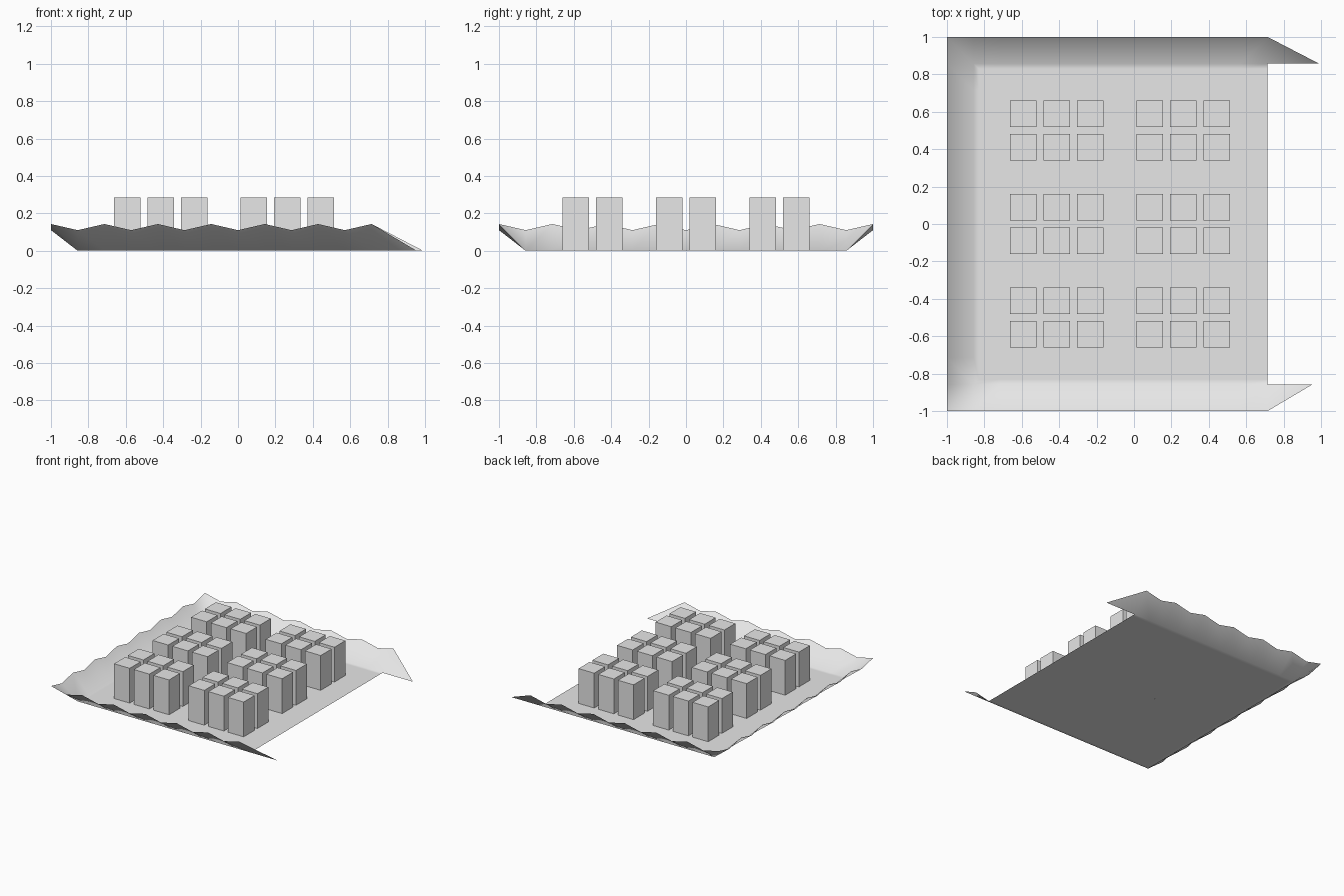
import bpy, bmesh

old = bpy.data.objects.get("Cube")
if old:
    bpy.data.objects.remove(old)

grey = bpy.data.materials.new("plain grey")
grey.use_nodes = True
COLOUR = (0.8, 0.8, 0.8, 1)
grey.diffuse_color = COLOUR
grey.node_tree.nodes["Principled BSDF"].inputs["Base Color"].default_value = COLOUR

STEP = 1 / 7            # spacing of the wavy rim
FOOT = 1 - STEP         # where the walls meet the floor
OPEN_X = 5 * STEP       # open right edge of the floor


def finish(bm, name):
    mesh = bpy.data.meshes.new(name)
    bm.to_mesh(mesh)
    bm.free()
    mesh.materials.append(grey)
    obj = bpy.data.objects.new(name, mesh)
    bpy.context.collection.objects.link(obj)
    return obj


def clamp(v, limit):
    return max(-limit, min(limit, v))


# Ground sheet: floor with sloping wavy walls on the back, left and front
bm = bmesh.new()
side = [-1 + i * STEP for i in range(15)]
back = [(x, 1, i) for i, x in enumerate(side[:13])]
left = [(-1, y, i) for i, y in enumerate(side)]
front = [(x, -1, i) for i, x in enumerate(side[:13])]
path = back[::-1] + left[-2:0:-1] + front

rim = [bm.verts.new((x, y, 0.11 if i % 2 else 0.143)) for x, y, i in path]
foot = [bm.verts.new((clamp(x, FOOT), clamp(y, FOOT), 0)) for x, y, i in path]
inner = [bm.verts.new((clamp(x, 0.83), clamp(y, 0.83), 0)) for x, y, i in path]
for i in range(len(path) - 1):
    bm.faces.new((rim[i], rim[i + 1], foot[i + 1], foot[i]))
    bm.faces.new((foot[i], foot[i + 1], inner[i + 1], inner[i]))

# Triangular flaps at the open ends of the front and back walls
for end, tip_x, sign in ((0, 0.99, 1), (-1, 0.955, -1)):
    tip = bm.verts.new((tip_x, sign * FOOT, 0))
    tri = (rim[end], foot[end], tip)
    bm.faces.new(tri if sign > 0 else tri[::-1])

bmesh.ops.remove_doubles(bm, verts=bm.verts[:], dist=0.0005)
bm.faces.new([v for v in inner if v.is_valid])
bmesh.ops.recalc_face_normals(bm, faces=bm.faces[:])
if max(bm.faces, key=lambda f: f.calc_area()).normal.z < 0:
    bmesh.ops.reverse_faces(bm, faces=bm.faces[:])
for f in bm.faces:
    f.smooth = True
finish(bm, "ground_sheet")

# Blocks: six clusters, each three wide and two deep
WIDTH, HEIGHT, PITCH = 0.142, 0.286, 0.179
for row, cy in enumerate((-0.5, 0, 0.5)):
    for col, cx in enumerate((-0.414, 0.264)):
        bm = bmesh.new()
        for i in (-1, 0, 1):
            for j in (-0.5, 0.5):
                cube = bmesh.ops.create_cube(bm, size=1)["verts"]
                bmesh.ops.scale(bm, vec=(WIDTH, WIDTH, HEIGHT), verts=cube)
                bmesh.ops.translate(
                    bm, verts=cube,
                    vec=(cx + i * PITCH, cy + j * PITCH, HEIGHT / 2))
        finish(bm, f"block_cluster_{row + 1}_{col + 1}")
